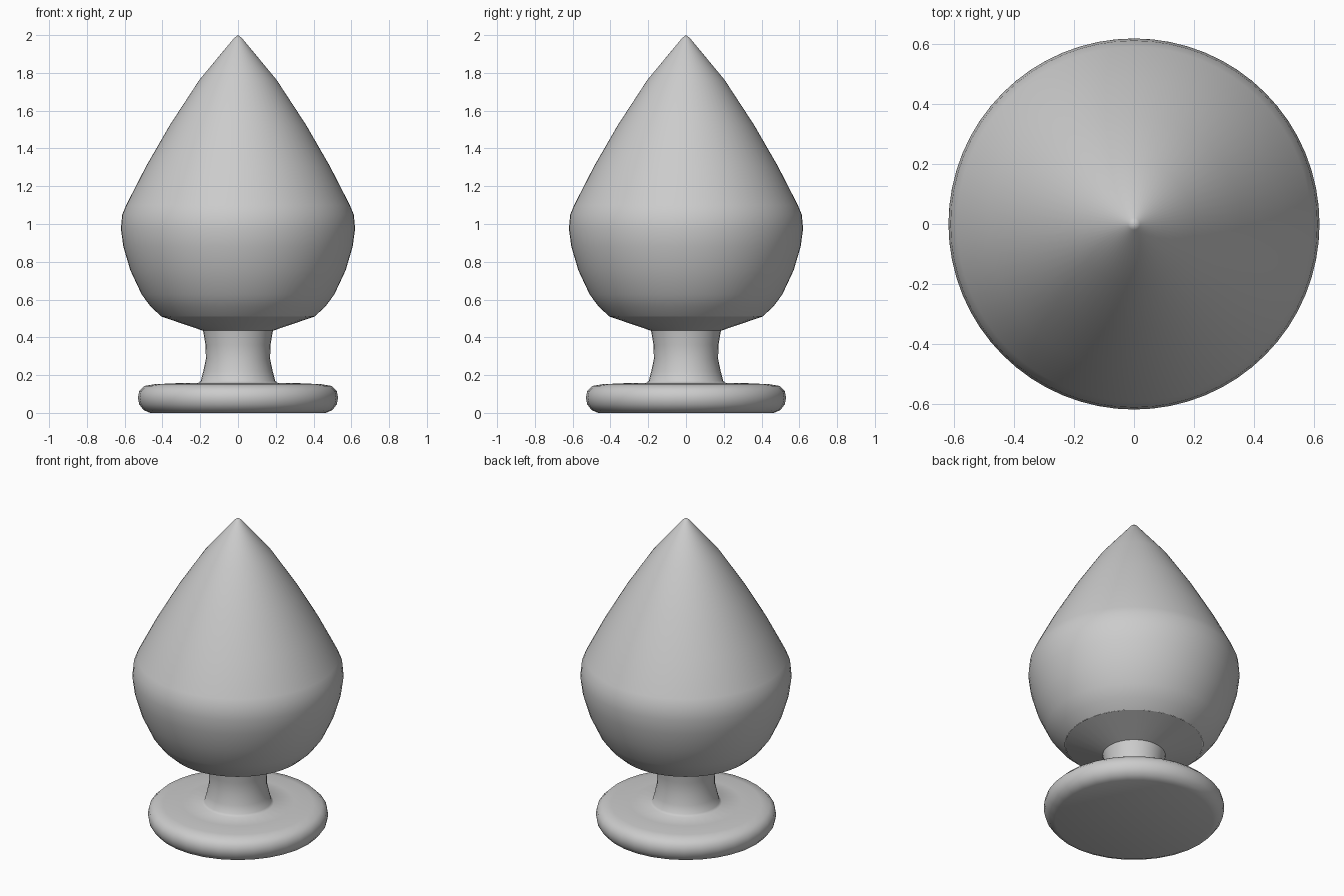
import bpy, bmesh, math

if "Cube" in bpy.data.objects:
    bpy.data.objects.remove(bpy.data.objects["Cube"])

def lathe(name, profile, segments, angle):
    """Spin an (r, z) profile, bottom to top, around the z axis."""
    bm = bmesh.new()
    verts = [bm.verts.new((r, 0, z)) for r, z in profile]
    edges = [bm.edges.new(pair) for pair in zip(verts, verts[1:])]
    bmesh.ops.spin(bm, geom=verts + edges, cent=(0, 0, 0), axis=(0, 0, 1),
                   angle=math.tau, steps=segments, use_duplicate=False)
    bmesh.ops.remove_doubles(bm, verts=bm.verts, dist=0.0005)
    bmesh.ops.recalc_face_normals(bm, faces=bm.faces)
    mesh = bpy.data.meshes.new(name)
    bm.to_mesh(mesh)
    bm.free()
    obj = bpy.data.objects.new(name, mesh)
    bpy.context.collection.objects.link(obj)
    bpy.ops.object.select_all(action='DESELECT')
    bpy.context.view_layer.objects.active = obj
    obj.select_set(True)
    bpy.ops.object.shade_smooth_by_angle(angle=math.radians(angle))

# Rounded disc foot flowing into the waisted neck and the bulb's underside
lathe("foot_and_neck", [
    (0, 0), (0.465, 0), (0.5, 0.015), (0.523, 0.045), (0.53, 0.08),
    (0.523, 0.115), (0.495, 0.143), (0.44, 0.152), (0.33, 0.157),
    (0.21, 0.158), (0.197, 0.17), (0.184, 0.22), (0.17, 0.285),
    (0.172, 0.36), (0.185, 0.435), (0.405, 0.51)], 32, 60)

# Pointed teardrop bulb
lathe("bulb", [
    (0.405, 0.51), (0.46, 0.56), (0.51, 0.627), (0.57, 0.755),
    (0.607, 0.88), (0.62, 0.975), (0.613, 1.05), (0.592, 1.1),
    (0.487, 1.305), (0.36, 1.525), (0.203, 1.765), (0.02, 1.985),
    (0, 2.0)], 64, 50)
